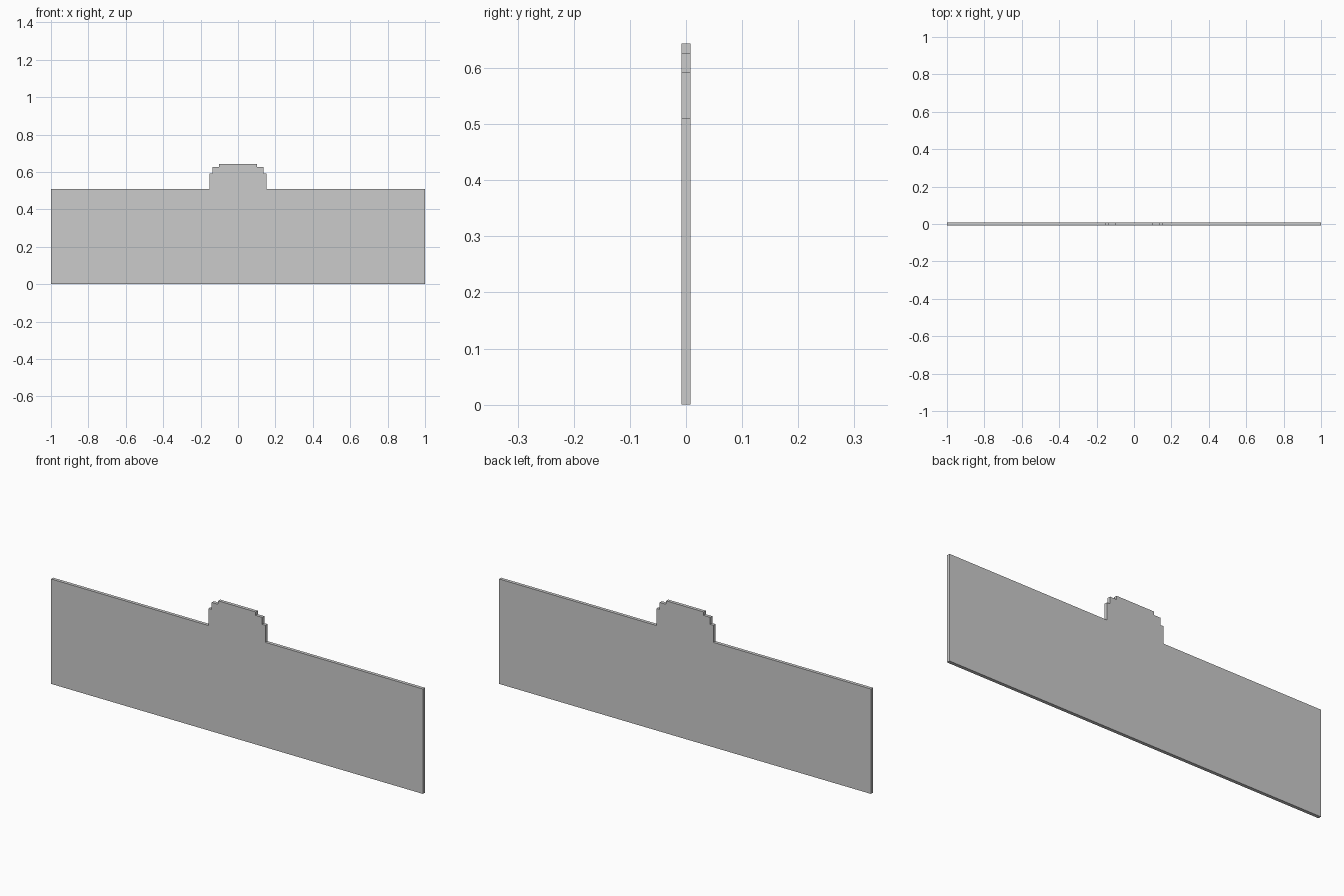
import bpy
import bmesh

if "Cube" in bpy.data.objects:
    bpy.data.objects.remove(bpy.data.objects["Cube"])

THICKNESS = 0.016

# Right half of the stepped outline, from the bottom corner to the top
half = [(1.0, 0.0), (1.0, 0.51), (0.153, 0.51), (0.153, 0.593),
        (0.136, 0.593), (0.136, 0.627), (0.101, 0.627), (0.101, 0.644)]
outline = half + [(-x, z) for x, z in reversed(half)]

# Thin upright panel with a stepped crest
bm = bmesh.new()
face = bm.faces.new([bm.verts.new((x, -THICKNESS / 2, z)) for x, z in outline])
ext = bmesh.ops.extrude_face_region(bm, geom=[face], use_keep_orig=True)
moved = [v for v in ext["geom"] if isinstance(v, bmesh.types.BMVert)]
bmesh.ops.translate(bm, verts=moved, vec=(0, THICKNESS, 0))
bmesh.ops.recalc_face_normals(bm, faces=bm.faces)

mesh = bpy.data.meshes.new("stepped_panel")
bm.to_mesh(mesh)
bm.free()
panel = bpy.data.objects.new("stepped_panel", mesh)
bpy.context.collection.objects.link(panel)
